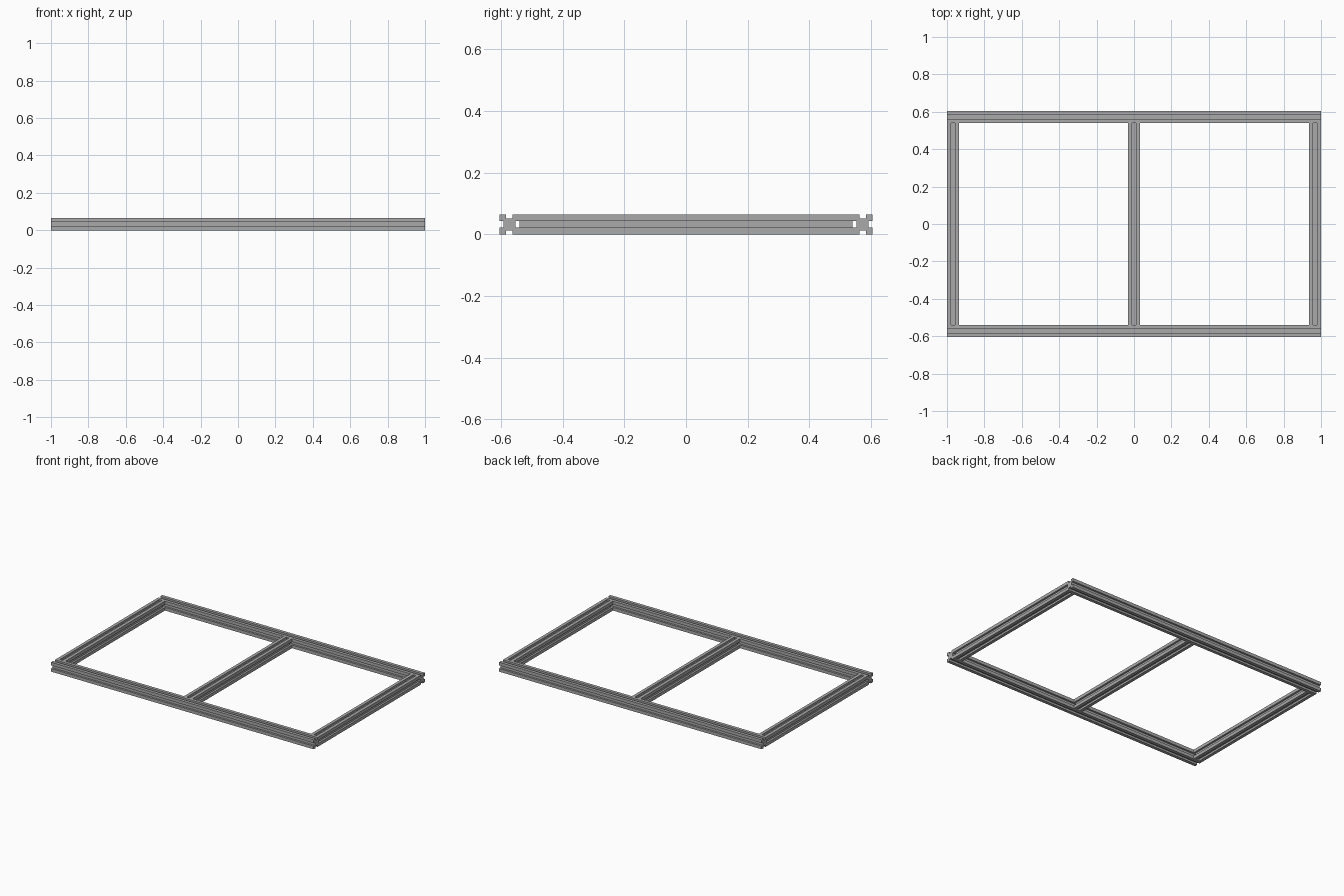
import bpy, bmesh
from mathutils import Vector

cube = bpy.data.objects.get("Cube")
if cube:
    bpy.data.objects.remove(cube, do_unlink=True)

W = 0.0649          # bar width
HALF = W / 2
SLOT = 0.0108       # half the slot width
CORE = HALF - 0.013 # slot floor distance from the axis
DEPTH = 1.2108      # overall frame depth

metal = bpy.data.materials.new("aluminium grey")
metal.use_nodes = True
grey = (0.4, 0.4, 0.4, 1)
metal.diffuse_color = grey
metal.node_tree.nodes["Principled BSDF"].inputs["Base Color"].default_value = grey


def slotted_profile():
    """Square section with a rectangular slot in each side."""
    side = [(HALF, -HALF), (HALF, -SLOT), (CORE, -SLOT),
            (CORE, SLOT), (HALF, SLOT)]
    points = []
    for _ in range(4):
        points += side
        side = [(-b, a) for a, b in side]
    return points


def bar(name, centre, length, along_x):
    """Extrude the section along x or y about the centre."""
    bm = bmesh.new()
    axis = Vector((1, 0, 0)) if along_x else Vector((0, 1, 0))
    across = Vector((0, 1, 0)) if along_x else Vector((1, 0, 0))
    up = Vector((0, 0, 1))
    ring = [bm.verts.new(across * a + up * b - axis * length / 2)
            for a, b in slotted_profile()]
    end = bm.faces.new(ring)
    grown = bmesh.ops.extrude_face_region(bm, geom=[end], use_keep_orig=True)
    moved = [v for v in grown["geom"] if isinstance(v, bmesh.types.BMVert)]
    bmesh.ops.translate(bm, verts=moved, vec=axis * length)
    bmesh.ops.recalc_face_normals(bm, faces=bm.faces)
    mesh = bpy.data.meshes.new(name)
    bm.to_mesh(mesh)
    bm.free()
    mesh.materials.append(metal)
    obj = bpy.data.objects.new(name, mesh)
    obj.location = centre
    bpy.context.collection.objects.link(obj)


# Long rails at front and back
rail_y = DEPTH / 2 - HALF
for name, side in (("front_rail", -1), ("back_rail", 1)):
    bar(name, (0, side * rail_y, HALF), 2, True)

# Cross bars fitted between the rails
for name, side in (("right_cross_bar", -1), ("middle_cross_bar", 0), ("left_cross_bar", 1)):
    bar(name, (side * (1 - HALF), 0, HALF), DEPTH - 2 * W, False)
